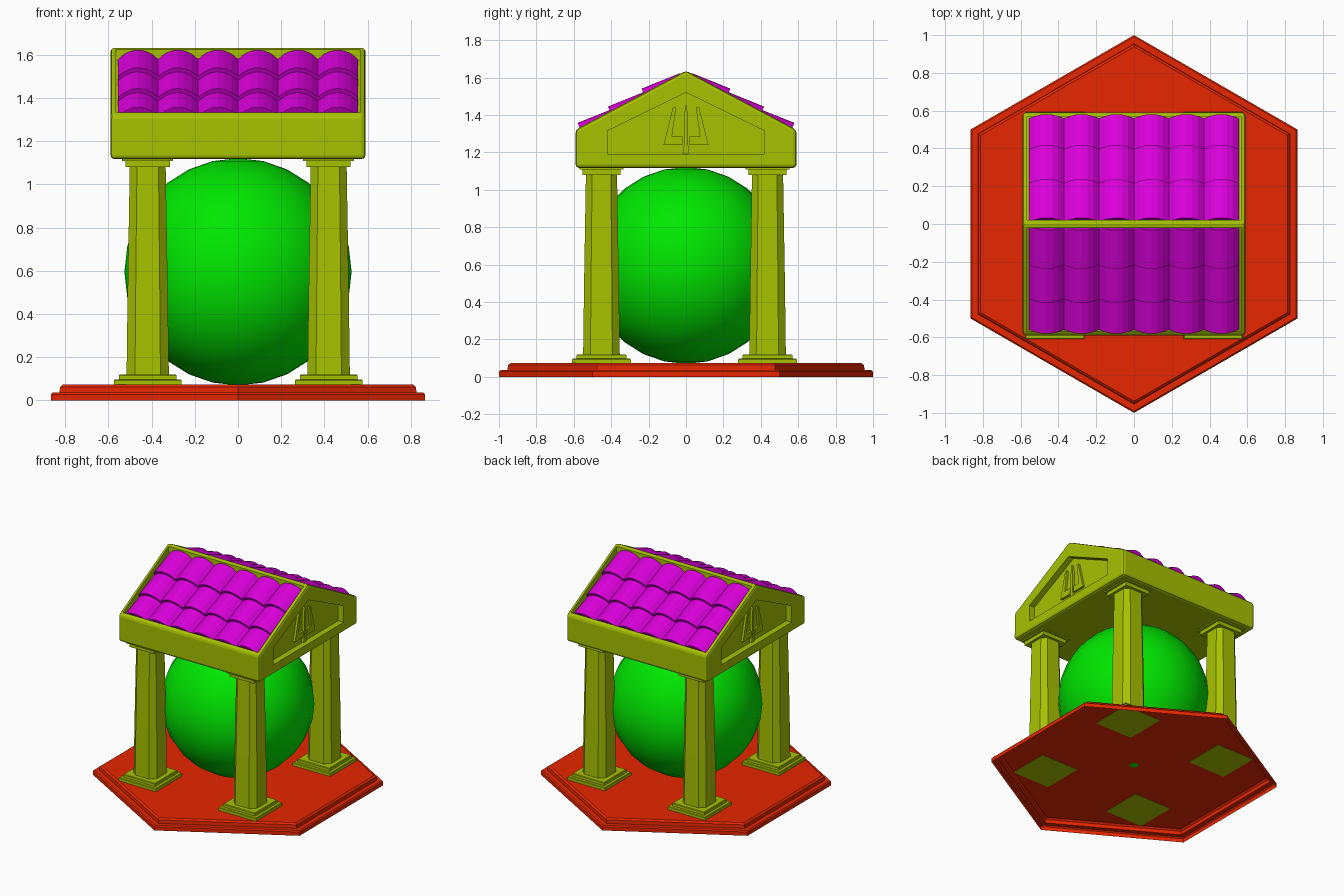
import bpy, bmesh, math
from mathutils import Vector

if "Cube" in bpy.data.objects:
    bpy.data.objects.remove(bpy.data.objects["Cube"])


def material(name, rgb):
    m = bpy.data.materials.new(name)
    m.diffuse_color = (*rgb, 1)
    m.use_nodes = True
    m.node_tree.nodes["Principled BSDF"].inputs["Base Color"].default_value = m.diffuse_color
    return m


RED = material("red", (0.8, 0.02, 0.0))
OLIVE = material("olive", (0.39, 0.54, 0.0))
GREEN = material("green", (0.0, 0.8, 0.0))
PURPLE = material("purple", (0.72, 0.0, 0.72))


def finish(bm, name, mat):
    bmesh.ops.recalc_face_normals(bm, faces=bm.faces)
    me = bpy.data.meshes.new(name)
    bm.to_mesh(me)
    bm.free()
    me.materials.append(mat)
    ob = bpy.data.objects.new(name, me)
    bpy.context.collection.objects.link(ob)
    return ob


def loft(bm, rings, bottom=True):
    """Solid through a list of matching point rings."""
    loops = [[bm.verts.new(p) for p in r] for r in rings]
    n = len(loops[0])
    for a, b in zip(loops, loops[1:]):
        for i in range(n):
            j = (i + 1) % n
            bm.faces.new((a[i], a[j], b[j], b[i]))
    if bottom:
        bm.faces.new(loops[0][::-1])
    bm.faces.new(loops[-1])


def stack(name, outline, levels, mat, x=0, y=0, bottom=True):
    """Upright solid from a unit outline; levels are (height, scale)."""
    bm = bmesh.new()
    loft(bm, [[(x + r * u, y + r * v, z) for u, v in outline] for z, r in levels], bottom)
    return finish(bm, name, mat)


HEXAGON = [(math.sin(math.pi * i / 3), -math.cos(math.pi * i / 3)) for i in range(6)]
SQUARE = [(-1, -1), (1, -1), (1, 1), (-1, 1)]
C = 0.6  # half-width of the flats of the chamfered column shaft
SHAFT = [(-C, -1), (C, -1), (1, -C), (1, C), (C, 1), (-C, 1), (-1, C), (-1, -C)]

# Stepped hexagonal base, open underneath
stack("base", HEXAGON, [(0, 1.0), (0.028, 1.0), (0.036, 0.991), (0.036, 0.954),
                        (0.062, 0.952), (0.073, 0.938)], RED, bottom=False)

# Four columns
for x in (-0.418, 0.42):
    for y in (-0.452, 0.436):
        tag = ("left" if x < 0 else "right") + ("_front" if y < 0 else "_back")
        stack(tag + "_plinth", SQUARE, [(0.071, 0.157), (0.093, 0.157), (0.097, 0.153),
                                        (0.097, 0.134), (0.116, 0.134), (0.12, 0.13)], OLIVE, x, y)
        stack(tag + "_shaft", SHAFT, [(0.11, 0.098), (0.5, 0.093), (1.09, 0.083)], OLIVE, x, y)
        stack(tag + "_capital", SQUARE, [(1.08, 0.102), (1.108, 0.102), (1.108, 0.118),
                                         (1.13, 0.118)], OLIVE, x, y)

# Large sphere, just poking through the base
bm = bmesh.new()
bmesh.ops.create_uvsphere(bm, u_segments=24, v_segments=14, radius=0.526)
bmesh.ops.translate(bm, verts=bm.verts, vec=(0, 0, 0.5955))
for f in bm.faces:
    f.smooth = True
finish(bm, "sphere", GREEN)

# Roof block with recessed gables and slopes
W, D, LOW, EAVE, TOP = 0.59, 0.59, 1.117, 1.322, 1.637
bm = bmesh.new()
section = [(-D, LOW), (D, LOW), (D, EAVE), (0, TOP), (-D, EAVE)]
loft(bm, [[(x, y, z) for y, z in section] for x in (-W, W)])
bmesh.ops.recalc_face_normals(bm, faces=bm.faces)
bm.normal_update()
outer = list(bm.edges)
for f in list(bm.faces):
    if abs(f.normal.x) > 0.9:
        bmesh.ops.inset_individual(bm, faces=[f], thickness=0.07)
        for v in f.verts:
            side = 0 if abs(v.co.y) < 0.1 else math.copysign(1, v.co.y)
            z = 1.52 if side == 0 else (1.19 if v.co.z < 1.25 else 1.315)
            v.co = (v.co.x, side * 0.42, z)
        bm.normal_update()
        bmesh.ops.inset_individual(bm, faces=[f], thickness=0, depth=-0.045)
    elif f.normal.z > 0.3:
        bmesh.ops.inset_individual(bm, faces=[f], thickness=0.034)
        bm.normal_update()
        bmesh.ops.inset_individual(bm, faces=[f], thickness=0)
        for v in f.verts:
            v.co.z -= 0.05
bmesh.ops.bevel(bm, geom=outer, offset=0.018, segments=2, profile=0.5, affect='EDGES')
finish(bm, "roof_frame", OLIVE)

# Overlapping arched tiles: rows run down each slope
slope = Vector((D, EAVE - TOP)).normalized()
PITCH, ARC, SEG = 0.185, 0.045, 6
for side, name in ((-1, "front_tiles"), (1, "back_tiles")):
    bm = bmesh.new()
    for col in range(6):
        cx = (col - 2.5) * PITCH
        for s0, s1 in ((0.036, 0.255), (0.23, 0.46), (0.43, 0.644)):
            rings = []
            for s, crown in ((s0, 0.003), (s1, 0.027)):
                ring = []
                for i in range(SEG + 1):
                    t = 2 * i / SEG - 1
                    ring.append((cx + t * PITCH / 2, crown - ARC * t * t))
                ring += [(cx + PITCH / 2, -0.048), (cx - PITCH / 2, -0.048)]
                rings.append([(x, side * (s * slope.x - h * slope.y),
                               TOP + s * slope.y + h * slope.x) for x, h in ring])
            loft(bm, rings)
    finish(bm, name, PURPLE)

# Raised three-pronged ornament in each gable
prong = [(0.12, 1.24), (0.07, 1.44), (0.053, 1.44), (0.075, 1.285), (0.02, 1.285), (0.02, 1.24)]
spike = [(-0.018, 1.195), (0.018, 1.195), (0.01, 1.25), (0.01, 1.4), (0, 1.46), (-0.01, 1.4),
         (-0.01, 1.25)]
for side, name in ((-1, "left_ornament"), (1, "right_ornament")):
    bm = bmesh.new()
    for shape in (prong, [(-y, z) for y, z in prong], spike):
        loft(bm, [[(side * x, y, z) for y, z in shape] for x in (0.54, 0.562)])
    finish(bm, name, OLIVE)
